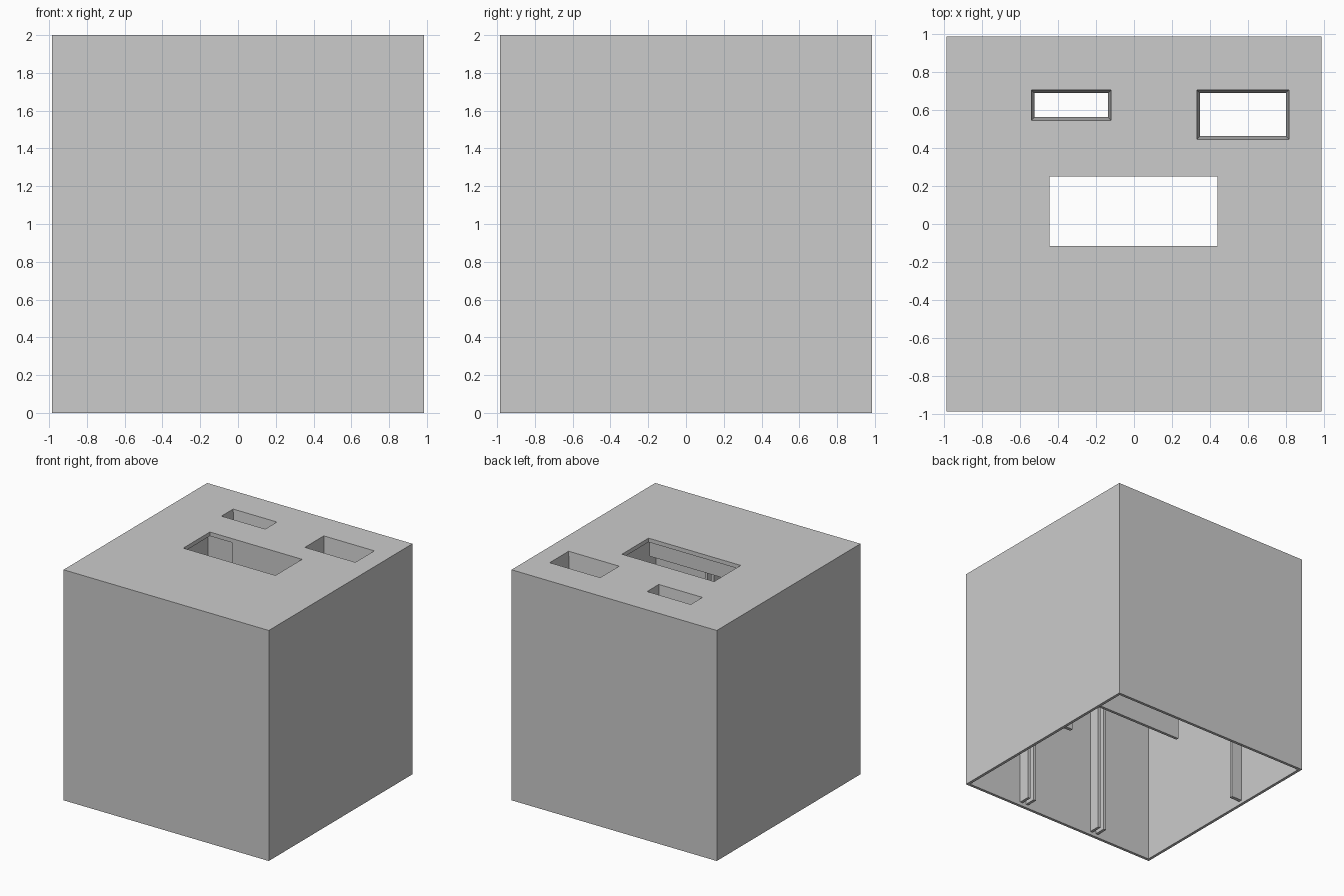
import bpy, bmesh

old = bpy.data.objects.get("Cube")
if old:
    bpy.data.objects.remove(old, do_unlink=True)

HALF, HEIGHT = 0.985, 2.0
WALL, ROOF = 0.025, 0.035
INNER = HALF - WALL
CEILING = HEIGHT - ROOF
FUNNEL_BOTTOM = 1.83

grey = bpy.data.materials.new("plain_grey")
grey.use_nodes = True
grey.diffuse_color = (0.6, 0.6, 0.6, 1)
grey.node_tree.nodes["Principled BSDF"].inputs["Base Color"].default_value = (0.6, 0.6, 0.6, 1)


def block(name, x, y, z, taper=0):
    """Box from ranges; taper shrinks the lower end on every side."""
    bm = bmesh.new()
    bmesh.ops.create_cube(bm, size=1)
    for v in bm.verts:
        low = v.co.z < 0
        inset = taper if low else 0
        v.co.x = x[0] + inset if v.co.x < 0 else x[1] - inset
        v.co.y = y[0] + inset if v.co.y < 0 else y[1] - inset
        v.co.z = z[0] if low else z[1]
    mesh = bpy.data.meshes.new(name)
    bm.to_mesh(mesh)
    bm.free()
    mesh.materials.append(grey)
    obj = bpy.data.objects.new(name, mesh)
    bpy.context.collection.objects.link(obj)
    return obj


def cut(obj, cutters):
    """Subtract cutters and keep the finished mesh."""
    for c in cutters:
        mod = obj.modifiers.new("cut", 'BOOLEAN')
        mod.operation = 'DIFFERENCE'
        mod.solver = 'EXACT'
        mod.object = c
    graph = bpy.context.evaluated_depsgraph_get()
    mesh = bpy.data.meshes.new_from_object(obj.evaluated_get(graph))
    obj.modifiers.clear()
    obj.data = mesh


# Open-bottomed cover with three openings in the roof
cover = block("cover", (-HALF, HALF), (-HALF, HALF), (0, HEIGHT))
cavity = block("cavity_cutter", (-INNER, INNER), (-INNER, INNER), (-0.5, CEILING))
main_hole = block("main_opening_cutter", (-0.445, 0.44), (-0.115, 0.25), (1.5, 2.5))

# Tapered openings, each with a short funnel below the roof
openings = {"small": ((-0.54, -0.12), (0.545, 0.705)),
            "large": ((0.33, 0.815), (0.445, 0.705))}
cutters = [cavity, main_hole]
for label, (x, y) in openings.items():
    cutter = block(label + "_opening_cutter", x, y, (1.8, 2.001), taper=0.02)
    funnel = block(label + "_funnel", (x[0] - WALL, x[1] + WALL),
                   (y[0] - WALL, y[1] + WALL), (FUNNEL_BOTTOM, CEILING))
    cut(funnel, [cutter])
    cutters.append(cutter)
cut(cover, cutters)
for c in cutters:
    bpy.data.objects.remove(c, do_unlink=True)

# Inner panel behind the main opening, and the lip at its front edge
block("inner_panel", (-0.24, INNER), (0.258, 0.283), (0.33, CEILING))
block("opening_lip", (-0.445, 0.44), (-0.15, -0.125), (1.84, CEILING))

# Guide ribs: slotted pairs on the front wall, single ribs on the side walls
for side, s in (("left", 1), ("right", -1)):
    for part, a, b in (("inner", 0.335, 0.36), ("outer", 0.395, 0.42)):
        block(f"{side}_{part}_front_rib", sorted((s * a, s * b)),
              (-INNER, -INNER + 0.1), (0.03, CEILING))
    block(f"{side}_side_rib", sorted((s * INNER, s * (INNER - 0.1))),
          (0.205, 0.236), (0.03, CEILING))
